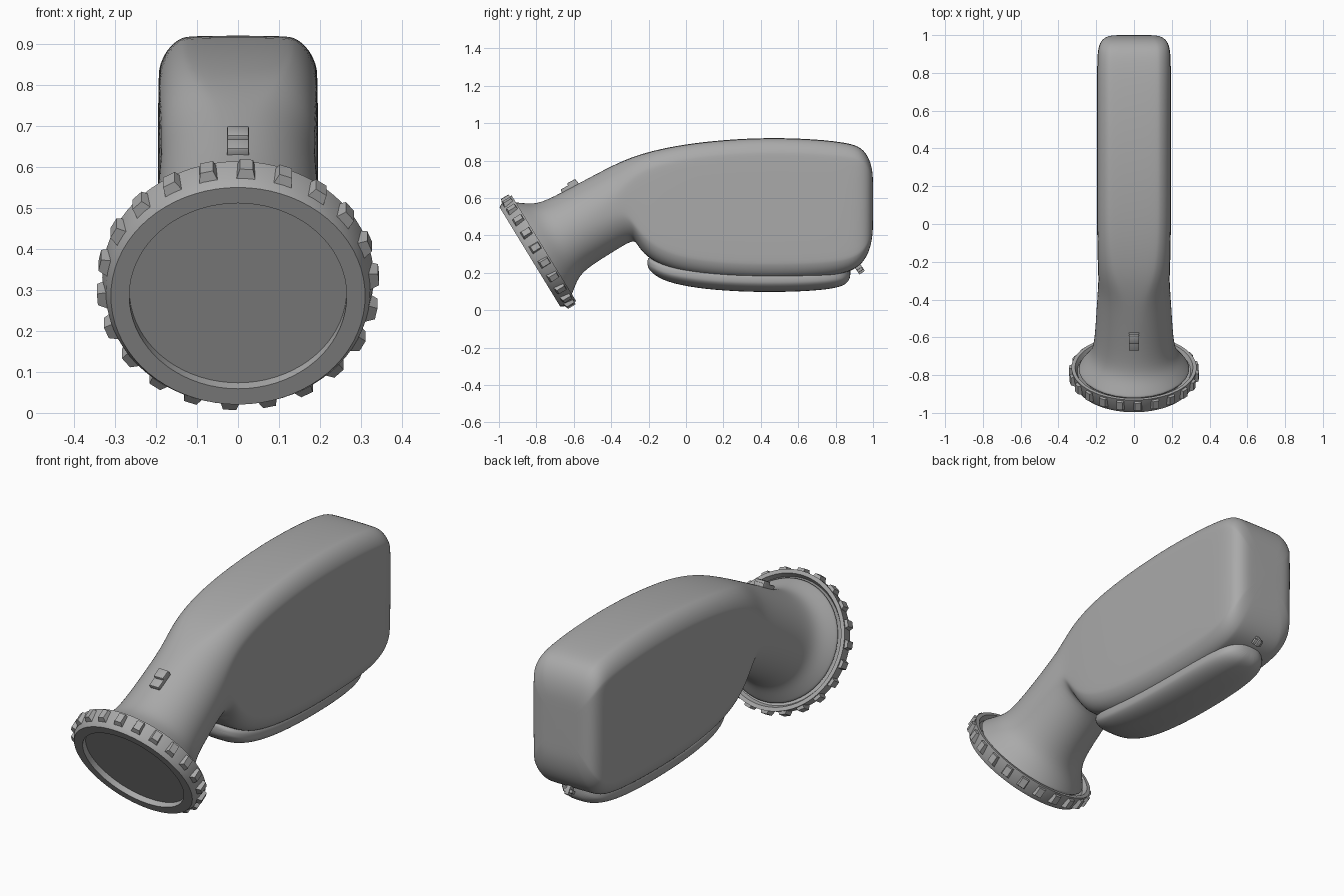
import bpy, bmesh, math
from mathutils import Vector, Matrix

old = bpy.data.objects.get("Cube")
if old:
    bpy.data.objects.remove(old, do_unlink=True)

grey = bpy.data.materials.new("plain grey")
grey.use_nodes = True
grey.diffuse_color = (0.4, 0.4, 0.4, 1)
grey.node_tree.nodes["Principled BSDF"].inputs["Base Color"].default_value = (0.4, 0.4, 0.4, 1)

# Tilted head frame: x across, u up along the disc, axis running back into the neck
TILT = math.radians(31.4)
AXIS = Vector((0, math.cos(TILT), math.sin(TILT)))
UP = Vector((0, -math.sin(TILT), math.cos(TILT)))
FACE = Vector((0, -0.835, 0.285))


def head_point(x, v, s):
    return FACE + Vector((x, 0, 0)) + UP * v + AXIS * s


def finish(name, bm, smooth_angle=None):
    bmesh.ops.recalc_face_normals(bm, faces=bm.faces[:])
    mesh = bpy.data.meshes.new(name)
    bm.to_mesh(mesh)
    bm.free()
    mesh.materials.append(grey)
    obj = bpy.data.objects.new(name, mesh)
    bpy.context.collection.objects.link(obj)
    if smooth_angle:
        bpy.ops.object.select_all(action='DESELECT')
        obj.select_set(True)
        bpy.context.view_layer.objects.active = obj
        bpy.ops.object.shade_smooth_by_angle(angle=math.radians(smooth_angle))
    return obj


def bridge(bm, rings, closed=False):
    n = len(rings[0])
    pairs = list(zip(rings, rings[1:])) + ([(rings[-1], rings[0])] if closed else [])
    for a, b in pairs:
        for i in range(n):
            j = (i + 1) % n
            bm.faces.new((a[i], a[j], b[j], b[i]))
    if not closed:
        bm.faces.new(rings[0])
        bm.faces.new(rings[-1])


def loft(name, sections, steps=7):
    """Each section: top (y, z), bottom (y, z), half width, corner share in x and z."""
    bm = bmesh.new()
    rings = []
    for ty, tz, by, bz, half, cx, cz in sections:
        top, bottom = Vector((0, ty, tz)), Vector((0, by, bz))
        mid, rise = (top + bottom) / 2, (top - bottom) / 2
        ring = []
        for q, (sx, sz) in enumerate(((1, 1), (-1, 1), (-1, -1), (1, -1))):
            for k in range(steps):
                a = math.pi / 2 * (q + (k + 0.5) / steps)
                px = sx * (1 - cx) + cx * math.cos(a)
                pz = sz * (1 - cz) + cz * math.sin(a)
                ring.append(bm.verts.new(mid + rise * pz + Vector((half * px, 0, 0))))
        rings.append(ring)
    bridge(bm, rings)
    obj = finish(name, bm, 180)
    mod = obj.modifiers.new("smooth", 'SUBSURF')
    mod.levels = mod.render_levels = 2
    return obj


def revolve(name, profile, closed, count=72):
    bm = bmesh.new()
    rings = [[bm.verts.new(head_point(r * math.cos(t), r * math.sin(t), s))
              for t in (math.tau * i / count for i in range(count))] for r, s in profile]
    bridge(bm, rings, closed)
    return finish(name, bm, 30)


def box(name, centre, size, angle, bevel):
    bm = bmesh.new()
    bmesh.ops.create_cube(bm, size=1)
    bmesh.ops.scale(bm, vec=size, verts=bm.verts[:])
    bmesh.ops.bevel(bm, geom=bm.edges[:], offset=bevel, segments=2, affect='EDGES', profile=0.5)
    bmesh.ops.transform(bm, verts=bm.verts[:],
                        matrix=Matrix.Translation(centre) @ Matrix.Rotation(math.radians(angle), 4, 'X'))
    return finish(name, bm, 35)


# Flared round neck, following the head axis
sections = []
for s, r in ((0.06, 0.308), (0.085, 0.292), (0.12, 0.265), (0.165, 0.232), (0.23, 0.212)):
    t, b = head_point(0, r, s), head_point(0, -r, s)
    sections.append((t.y, t.z, b.y, b.z, r, 1, 1))

# Neck turning into the rounded box body
sections += [
    (-0.60, 0.665, -0.39, 0.31, 0.202, 1, 1),
    (-0.45, 0.745, -0.285, 0.375, 0.194, 0.95, 0.95),
    (-0.37, 0.785, -0.265, 0.36, 0.19, 0.8, 0.8),
    (-0.28, 0.823, -0.24, 0.315, 0.19, 0.6, 0.55),
    (-0.17, 0.855, -0.17, 0.255, 0.194, 0.5, 0.4),
    (-0.02, 0.886, -0.03, 0.203, 0.196, 0.45, 0.33),
    (0.20, 0.912, 0.20, 0.172, 0.196, 0.45, 0.3),
    (0.45, 0.924, 0.45, 0.165, 0.196, 0.45, 0.3),
    (0.70, 0.915, 0.70, 0.173, 0.196, 0.45, 0.3),
    (0.87, 0.895, 0.85, 0.193, 0.196, 0.45, 0.3),
    (0.94, 0.870, 0.935, 0.235, 0.191, 0.45, 0.3),
    (0.982, 0.81, 0.98, 0.31, 0.168, 0.45, 0.3),
    (0.998, 0.74, 0.997, 0.39, 0.13, 0.45, 0.3),
    (1.0, 0.68, 1.0, 0.45, 0.09, 0.45, 0.3),
]
loft("body_and_neck", sections)

# Rounded strip under the body
strip = [(-0.207, 0.275, 0.235, 0.04), (-0.19, 0.285, 0.205, 0.09), (-0.13, 0.27, 0.16, 0.13),
         (0, 0.25, 0.125, 0.15), (0.2, 0.23, 0.102, 0.155), (0.45, 0.23, 0.094, 0.155),
         (0.68, 0.23, 0.102, 0.15), (0.81, 0.24, 0.118, 0.13), (0.86, 0.24, 0.14, 0.09),
         (0.88, 0.23, 0.175, 0.04)]
loft("bottom_strip", [(y, t, y, b, h, 0.8, 0.9) for y, t, b, h in strip])

# Head ring with a recessed lens
revolve("head_ring", [(0.265, 0.05), (0.265, 0), (0.31, 0), (0.322, 0.02), (0.331, 0.088),
                      (0.312, 0.088), (0.3, 0.065)], True)
revolve("lens", [(0.27, 0.028), (0.27, 0.06)], False)

# Grip ribs around the ring
bm = bmesh.new()
RIBS = 22
for i in range(RIBS):
    t = math.tau * i / RIBS + math.pi / 2 - 0.06
    rings = []
    for r, half, s0, s1 in ((0.31, 0.026, 0.018, 0.082), (0.344, 0.016, 0.03, 0.076)):
        corners = ((-half, s0), (half, s0), (half, s1), (-half, s1))
        rings.append([bm.verts.new(head_point(r * math.cos(t) - w * math.sin(t),
                                              r * math.sin(t) + w * math.cos(t), s))
                      for w, s in corners])
    bridge(bm, rings)
finish("grip_ribs", bm)

# Sliding switch on top of the neck
box("switch_base", (0, -0.62, 0.655), (0.054, 0.10, 0.03), 28, 0.004)
box("switch_knob", (0, -0.605, 0.672), (0.054, 0.052, 0.04), 28, 0.006)

# Small cord lug at the lower back edge
box("cord_lug", (0, 0.925, 0.225), (0.022, 0.035, 0.06), 35, 0.003)
box("cord_lug_bar", (0, 0.93, 0.215), (0.05, 0.03, 0.016), 35, 0.003)
